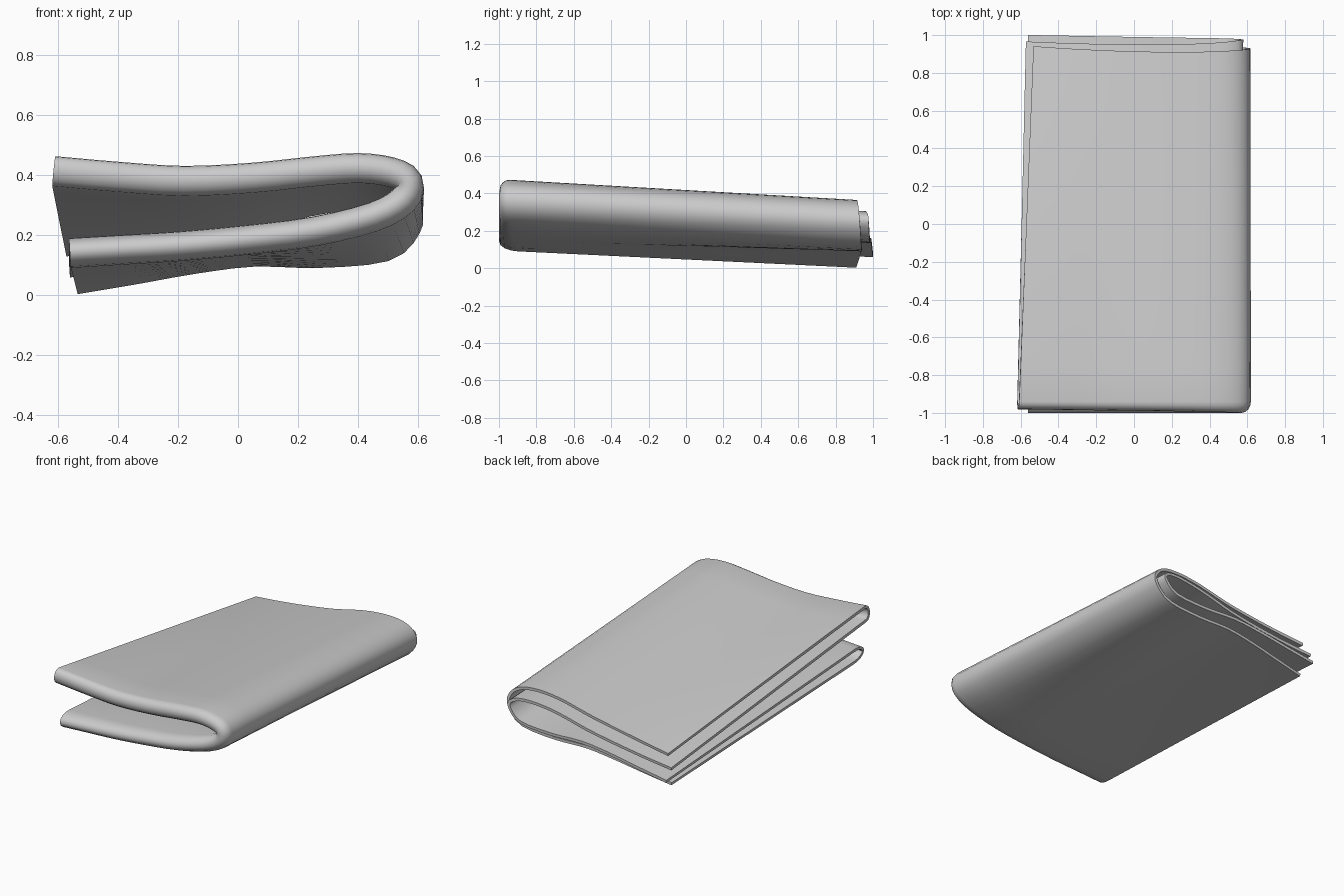
import bpy
import bmesh
import math
from mathutils import Vector

cube = bpy.data.objects.get("Cube")
if cube:
    bpy.data.objects.remove(cube, do_unlink=True)

# Middle line (x, z) of the doubled cloth, from upper edge round the fold to lower edge
FRONT = [(-.615, .42), (-.4, .4), (-.18, .385), (.05, .395), (.25, .415), (.4, .426),
         (.51, .412), (.566, .38), (.55, .32), (.45, .265), (.25, .215), (.02, .185),
         (-.2, .165), (-.38, .155), (-.56, .145)]
BACK = [(-.525, .168), (-.35, .19), (-.15, .22), (.05, .255), (.25, .302), (.4, .318),
        (.51, .308), (.567, .27), (.567, .22), (.49, .15), (.27, .13), (.05, .135),
        (-.15, .11), (-.34, .075), (-.54, .04)]
STEPS = 3
CLOTH = .018


def smooth_line(points):
    """Resample control points as a Catmull-Rom curve."""
    p = [Vector(q) for q in points]
    p = [2 * p[0] - p[1]] + p + [2 * p[-1] - p[-2]]
    line = []
    for a, b, c, d in zip(p, p[1:], p[2:], p[3:]):
        for i in range(STEPS):
            t = i / STEPS
            line.append(.5 * (2 * b + (c - a) * t + (2 * a - 5 * b + 4 * c - d) * t ** 2
                              + (3 * b - a - 3 * c + d) * t ** 3))
    return line + [p[-2]]


def blend3(values, u):
    """Blend upper, fold and lower values along the cloth."""
    a, b, c = values
    return a + (b - a) * u * 2 if u < .5 else b + (c - b) * (u * 2 - 1)


def cloth_row(u):
    """(y, side) pairs: outer layer, round front fold, inner layer."""
    wave = math.sin(2 * math.pi * u)
    outer_end = blend3((.94, .925, .91), u) - .022 * wave
    inner_end = blend3((.965, .975, 1.0), u) - .02 * max(wave, 0)
    start = blend3((-.94, -.94, -.9), u)
    tip = blend3((-.972, -.991, -.991), u)
    n, bend = 10, 8
    row = [(outer_end + (start - outer_end) * i / n, 1) for i in range(n)]
    for i in range(bend + 1):
        a = math.pi * i / bend
        row.append((start + (tip - start) * math.sin(a), math.cos(a)))
    row += [(start + (inner_end - start) * i / n, -1) for i in range(1, n + 1)]
    return row


# Folded cloth sheet
front, back = smooth_line(FRONT), smooth_line(BACK)
count = len(front)
bm = bmesh.new()
grid = []
for j in range(count):
    u = j / (count - 1)
    sag = .02 * max(math.sin(2 * math.pi * u), 0)
    column = []
    for y, side in cloth_row(u):
        f = (y + 1) / 2
        line = [front[k].lerp(back[k], f) for k in (max(j - 1, 0), j, min(j + 1, count - 1))]
        tangent = (line[2] - line[0]).normalized()
        normal = Vector((-tangent.y, tangent.x))
        # The inner layer hugs the outer one round the back of the fold
        rear = .033 if side > 0 else blend3((.035, .002, .028), u) + sag
        p = line[1] + normal * side * (.041 + (rear - .041) * f)
        # The inner layer slips out past the outer one at the back
        if side < 0:
            p.x += side * f * blend3((.05, 0, .015), u)
        column.append(bm.verts.new((p.x, y, p.y)))
    grid.append(column)
for a, b in zip(grid, grid[1:]):
    for i in range(len(a) - 1):
        bm.faces.new((a[i], a[i + 1], b[i + 1], b[i]))

mesh = bpy.data.meshes.new("folded_cloth")
bm.to_mesh(mesh)
bm.free()
cloth = bpy.data.objects.new("folded_cloth", mesh)
bpy.context.collection.objects.link(cloth)

# Cloth thickness
solid = cloth.modifiers.new("thickness", "SOLIDIFY")
solid.thickness = CLOTH
solid.offset = 0

# Colour
grey = bpy.data.materials.new("light_grey_cloth")
grey.use_nodes = True
colour = (.6, .6, .6, 1)
grey.diffuse_color = colour
grey.node_tree.nodes["Principled BSDF"].inputs["Base Color"].default_value = colour
mesh.materials.append(grey)

bpy.ops.object.select_all(action="DESELECT")
cloth.select_set(True)
bpy.context.view_layer.objects.active = cloth
bpy.ops.object.modifier_apply(modifier=solid.name)
bpy.ops.object.shade_smooth_by_angle(angle=math.radians(50))
